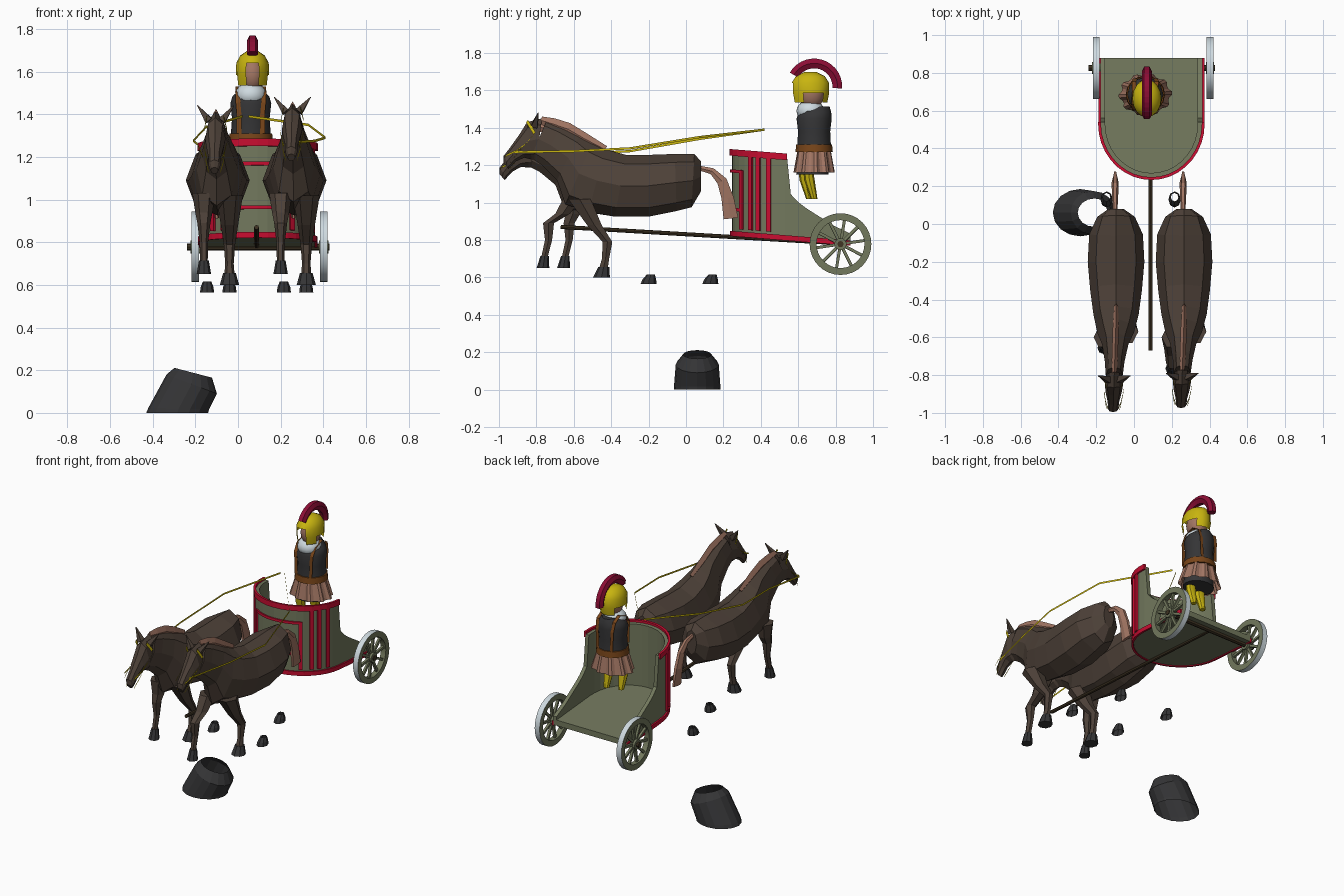
import bpy, bmesh
from math import sin, cos, pi, radians, atan2, hypot
from mathutils import Vector as V

old = bpy.data.objects.get("Cube")
if old:
    bpy.data.objects.remove(old)


def material(name, *rgb):
    m = bpy.data.materials.new(name)
    m.use_nodes = True
    m.diffuse_color = (*rgb, 1)
    m.node_tree.nodes["Principled BSDF"].inputs["Base Color"].default_value = (*rgb, 1)
    return m


HIDE = material("horse brown", .075, .053, .04)
DARK = material("charcoal", .035, .035, .037)
SKIN = material("tan", .36, .18, .125)
OLIVE = material("olive grey", .17, .19, .11)
RED = material("bright red", .58, .004, .03)
CRIMSON = material("crimson", .26, .004, .035)
GOLD = material("gold", .58, .46, .005)
STEEL = material("pale steel", .62, .70, .74)
WOOD = material("dark wood", .05, .034, .017)
LEATHER = material("leather", .19, .06, .01)


def skin(name, rings, mat, caps=True, loop=False, smooth=False):
    """Bridge a list of equal rings of points into one object."""
    bm = bmesh.new()
    rows = [[bm.verts.new(p) for p in r] for r in rings]
    n = len(rows[0])
    for a, b in zip(rows, rows[1:] + rows[:1] if loop else rows[1:]):
        for i in range(n):
            bm.faces.new((a[i], a[(i + 1) % n], b[(i + 1) % n], b[i]))
    if caps and not loop:
        bm.faces.new(rows[0])
        bm.faces.new(rows[-1])
    bmesh.ops.recalc_face_normals(bm, faces=bm.faces)
    me = bpy.data.meshes.new(name)
    bm.to_mesh(me)
    bm.free()
    me.materials.append(mat)
    ob = bpy.data.objects.new(name, me)
    bpy.context.collection.objects.link(ob)
    if smooth:
        bpy.ops.object.select_all(action="DESELECT")
        ob.select_set(True)
        bpy.context.view_layer.objects.active = ob
        bpy.ops.object.shade_smooth_by_angle(angle=radians(40))
    return ob


def oval(c, a, b, n=8):
    c, a, b = V(c), V(a), V(b)
    return [c + a * cos(2 * pi * i / n) + b * sin(2 * pi * i / n) for i in range(n)]


def loft(name, x, stations, mat, n=8):
    """Stations in side profile: upper y, z, lower y, z, half width."""
    return skin(name, [oval((x, (a + c) / 2, (b + d) / 2), (w, 0, 0),
                            (0, (a - c) / 2, (b - d) / 2), n)
                       for a, b, c, d, w in stations], mat)


def stack(name, x, levels, mat, n=16, caps=True, smooth=True):
    """Upright rings: y, z, half width, half depth."""
    return skin(name, [oval((x, y, z), (w, 0, 0), (0, d, 0), n) for y, z, w, d in levels],
                mat, caps, smooth=smooth)


def tube(name, p, q, r, mat, n=8, tip=1):
    p, q = V(p), V(q)
    a = (q - p).orthogonal().normalized()
    b = (q - p).normalized().cross(a)
    return skin(name, [oval(p, a * r, b * r, n), oval(q, a * r * tip, b * r * tip, n)], mat)


def ribbon(name, points, half, mat):
    h = V(half)
    pts = [V(p) for p in points]
    me = bpy.data.meshes.new(name)
    me.from_pydata([p + s * h for p in pts for s in (-1, 1)], [],
                   [(2 * i, 2 * i + 1, 2 * i + 3, 2 * i + 2) for i in range(len(pts) - 1)])
    me.materials.append(mat)
    ob = bpy.data.objects.new(name, me)
    bpy.context.collection.objects.link(ob)
    return ob


# Horses
BODY = [(.08, 1.22, .08, 1.06, .04), (.045, 1.26, .03, .975, .1), (-.06, 1.26, -.05, .955, .142),
        (-.2, 1.255, -.2, .925, .15), (-.32, 1.255, -.38, .925, .137),
        (-.435, 1.285, -.52, .95, .12), (-.5, 1.32, -.645, .99, .097),
        (-.57, 1.36, -.69, 1.12, .07), (-.67, 1.41, -.77, 1.2, .052), (-.745, 1.44, -.83, 1.24, .045)]
HEAD = [(-.77, 1.45, -.8, 1.23, .038), (-.85, 1.43, -.825, 1.23, .048),
        (-.89, 1.365, -.865, 1.24, .042), (-.94, 1.295, -.91, 1.22, .03),
        (-.975, 1.25, -.94, 1.19, .028), (-.975, 1.215, -.95, 1.18, .018)]
MANE = [(-.77, 1.46, -.78, 1.42, .012), (-.7, 1.45, -.72, 1.39, .016),
        (-.62, 1.425, -.64, 1.36, .016), (-.53, 1.37, -.55, 1.31, .016), (-.42, 1.3, -.45, 1.27, .01)]
TAIL = [(.07, 1.2, .07, 1.17, .012), (.15, 1.185, .13, 1.15, .016), (.22, 1.13, .165, 1.1, .018),
        (.26, 1.03, .185, 1.02, .018), (.285, .92, .195, .91, .01)]


def leg(name, x, path):
    *limb, ankle, sole = path
    stations = [(y + r, z, y - r, z, r * .9) for y, z, r in limb + [ankle]]
    loft(name, x, stations, HIDE, 6)
    loft(name + "_hoof", x, [(y + r, z, y - r, z, r) for y, z, r in
                             ((ankle[0], ankle[1], ankle[2] * 1.15), sole)], DARK)


def horse(side, x, drop, back):
    parts = [loft(side + "_horse_body", x, BODY, HIDE), loft(side + "_horse_head", x, HEAD, HIDE),
             loft(side + "_horse_mane", x, MANE, SKIN, 4)]
    for s, label in ((-1, "right"), (1, "left")):
        parts.append(tube(f"{side}_horse_{label}_ear", (x + s * .03, -.81, 1.41),
                          (x + s * .085, -.79, 1.48), .024, HIDE, 4, .1))
        strap = [(.035, -.85, 1.435), (.049, -.81, 1.37), (.049, -.86, 1.31),
                 (.041, -.91, 1.275), (.03, -.965, 1.25)]
        band = [(.044, -.88, 1.29), (.038, -.92, 1.24), (.024, -.955, 1.19)]
        for kind, pts in (("cheek_strap", strap), ("nose_strap", band)):
            parts.append(ribbon(f"{side}_horse_{label}_{kind}",
                                [(x + s * (a + .004), b, c) for a, b, c in pts], (0, .005, .007), GOLD))
    # Lowered neck and head
    for ob in parts:
        for v in ob.data.vertices:
            k = max(0, -.5 - v.co.y) / .45
            v.co += V((-.015 * k, -.02 * k * (drop > 0), -drop * k))
    loft(side + "_horse_tail", x - .005, TAIL, SKIN, 6)
    leg(side + "_horse_raised_leg", x - .065,
        [(-.6, 1.03, .06), (-.66 + back / 2, .94, .045), (-.735 + back, .89, .034),
         (-.735 + back, .8, .022), (-.755 + back, .715, .02), (-.765 + back, .65, .034)])
    leg(side + "_horse_planted_leg", x + .055,
        [(-.57, 1.02, .07), (-.49, .88, .045), (-.42, .79, .03), (-.43, .7, .022),
         (-.44, .655, .026), (-.452, .6, .045)])
    for label, dx, y in (("right", -.05, .13), ("left", .055, -.2)):
        stack(f"{side}_horse_{label}_hind_hoof", x + dx,
              [(y, .565, .033, .043), (y + .004, .59, .03, .036), (y + .012, .615, .02, .022)],
              DARK, 8, False, False)


horse("right", -.095, .06, .11)
horse("left", .265, 0, 0)

# Reins
ribbon("right_rein", [(-.165, -.96, 1.2), (-.19, -.6, 1.26), (-.21, -.3, 1.275), (-.15, .07, 1.34),
                      (.02, .42, 1.39)], (0, 0, .006), GOLD)
ribbon("left_rein", [(.285, -.92, 1.27), (.36, -.6, 1.275), (.41, -.3, 1.29), (.33, .07, 1.35),
                     (.05, .42, 1.39)], (0, 0, .006), GOLD)

# Large hollow hoof lying on the ground
skin("large_hoof", [oval((-.285, .06, 0), (.145, 0, 0), (0, .125, 0), 16),
                    oval((-.278, .06, .02), (.142, 0, -.004), (0, .124, 0), 16),
                    oval((-.217, .06, .135), (.118, 0, -.045), (0, .115, 0), 16),
                    oval((-.21, .06, .188), (.088, 0, -.023), (0, .075, 0), 16)], DARK, caps=False)

# Chariot: U-shaped plan, t in degrees from the front, past 90 along the sides
CX = .092


def plan(t, off):
    s, a = (1 if t > 0 else -1), radians(t)
    if abs(t) <= 90:
        return CX + (.27 + off) * sin(a), .53 - (.285 + off) * cos(a)
    return CX + s * (.27 + off), .53 + (abs(t) - 90) * .01


def lean(x, y, z):
    return V((x, y, z - .08 * (y - .25)))


def wall(name, ts, outer, inner, lo, hi, mat):
    rings = []
    for t in ts:
        (x, y), (u, v) = plan(t, outer), plan(t, inner)
        h = hi(y) if callable(hi) else hi
        rings.append([lean(x, y, lo), lean(x, y, h), lean(u, v, h), lean(u, v, lo)])
    return skin(name, rings, mat)


def side_height(y):
    curve = [(.54, 1.27), (.56, 1.07), (.61, 1.02), (.69, .975), (.79, .92), (.89, .88)]
    if y <= curve[0][0]:
        return curve[0][1]
    for (a, h), (b, k) in zip(curve, curve[1:]):
        if y <= b:
            return h + (k - h) * (y - a) / (b - a)
    return curve[-1][1]


ARC = list(range(-90, 91, 10))
REAR = [91, 93, 97, 101, 106, 116, 125]
FULL = [-t for t in reversed(REAR)] + ARC + REAR
wall("chariot_wall", FULL, 0, -.025, .83, side_height, OLIVE)
skin("chariot_floor", [[lean(*plan(t, -.004), z) for t in FULL] for z in (.825, .862)], OLIVE)
wall("top_band", [-91] + ARC + [91], .012, -.003, 1.25, 1.285, RED)
wall("base_band", FULL, .01, -.003, .82, .848, RED)
for i, t in enumerate((-72, -60, -50, -36, 36, 50, 60, 72)):
    wall(f"upright_band_{i}", (t - 2.5, t, t + 2.5), .01, -.003, .86, 1.25 if abs(t) > 40 else 1.175, RED)
for label, z in (("upper", 1.16), ("lower", .955)):
    wall(label + "_panel_band", range(-36, 37, 9), .009, -.003, z, z + .017, RED)

# Running gear
AY, AZ = .826, .778
tube("axle", (-.24, AY, AZ), (.43, AY, AZ), .017, WOOD)
tube("draught_pole", (CX - .005, -.67, .87), (CX - .005, .83, .782), .011, WOOD)
for label, x in (("right", -.2), ("left", .402)):
    def around(a, r, dx=0):
        return V((x + dx, AY + r * cos(a), AZ + r * sin(a)))
    rim = skin(label + "_wheel_rim", [[around(2 * pi * i / 32, r, d) for r, d in
                                       ((.128, -.018), (.165, -.018), (.165, .018), (.128, .018))]
                                      for i in range(32)], OLIVE, loop=True, smooth=True)
    rim.data.materials.append(STEEL)
    for f in rim.data.polygons:
        f.material_index = int(hypot(f.center.y - AY, f.center.z - AZ) > .158)
    tube(label + "_wheel_hub", (x - .022, AY, AZ), (x + .022, AY, AZ), .032, OLIVE, 12)
    for i in range(10):
        a = pi * i / 5 + .15
        tube(f"{label}_wheel_spoke_{i}", around(a, .025), around(a, .133), .011, OLIVE, 4)

# Charioteer: legs, skirt and torso
PX, PY = .06, .685
for label, dx, dy in (("right", -.045, 0), ("left", .045, .025)):
    y = .625 + dy
    stack(label + "_greave", PX + dx, [(y, 1.2, .03, .026), (y + .01, 1.12, .032, .028),
                                       (y + .035, 1.02, .018, .018)], GOLD, 8)
stack("tunic", PX, [(.675, 1.15, .1, .086), (.68, 1.25, .09, .08)], DARK)
pleats = []
for z, w, d in ((1.16, .142, .112), (1.28, .098, .09)):
    pleats.append([V((PX + w * k * cos(a), PY + d * k * sin(a), z)) for a, k in
                   ((2 * pi * i / 40, (1, 1, .9, .9)[i % 4]) for i in range(40))])
skin("pleated_skirt", pleats, SKIN, caps=False)
stack("belt", PX, [(PY, 1.27, .104, .1), (PY, 1.31, .1, .096)], LEATHER)
stack("cuirass", PX, [(PY, 1.3, .094, .09), (PY, 1.38, .088, .086), (PY, 1.45, .096, .094),
                      (PY + .005, 1.485, .086, .086), (PY + .012, 1.515, .05, .07)], DARK, 12)


def ball(name, c, r, mat):
    ts = [pi * (i + .15) / 8.3 for i in range(9)]
    stack(name, c[0], [(c[1], c[2] - r[2] * cos(t), r[0] * sin(t), r[1] * sin(t)) for t in ts], mat)


ball("neck_scarf", (PX, .665, 1.49), (.074, .075, .06), STEEL)
for label, s in (("right", -1), ("left", 1)):
    ribbon(label + "_shoulder_strap",
           [(PX + s * a, PY + b, z) for a, b, z in
            ((.055, -.085, 1.31), (.055, -.083, 1.4), (.06, -.082, 1.455), (.062, -.05, 1.505),
             (.06, .02, 1.53), (.06, .07, 1.5), (.055, .085, 1.44), (.05, .086, 1.31))],
           (.011, 0, 0), LEATHER)

# Head, open-faced helmet and crest
HX, HY = .068, .665
ball("head", (HX, HY + .005, 1.585), (.06, .07, .085), SKIN)
helmet = stack("helmet", HX, [(HY, 1.535, .072, .09), (HY, 1.585, .078, .1), (HY, 1.64, .076, .1),
                              (HY, 1.675, .058, .078), (HY, 1.697, .025, .034)], GOLD, 16)
bm = bmesh.new()
bm.from_mesh(helmet.data)
gaps = []
for f in bm.faces:
    c = f.calc_center_median()
    ang = abs(atan2(c.x - HX, HY - c.y))
    if (c.z < 1.58 and not (.4 < ang < 1.2 or ang > 2.3)) or (c.z < 1.63 and ang < .4):
        gaps.append(f)
    elif len(f.verts) > 4 and c.z < 1.6:
        gaps.append(f)
bmesh.ops.delete(bm, geom=list(set(gaps)), context="FACES")
bm.to_mesh(helmet.data)
bm.free()
crest = []
for i in range(15):
    a = radians(150 - i * 11)
    crest.append([V((HX + dx, .685 + r * cos(a), 1.62 + r * sin(a))) for r, dx in
                  ((.098, -.012), (.125, -.026), (.15, -.014), (.15, .014), (.125, .026), (.098, .012))])
skin("helmet_crest", crest, CRIMSON)
